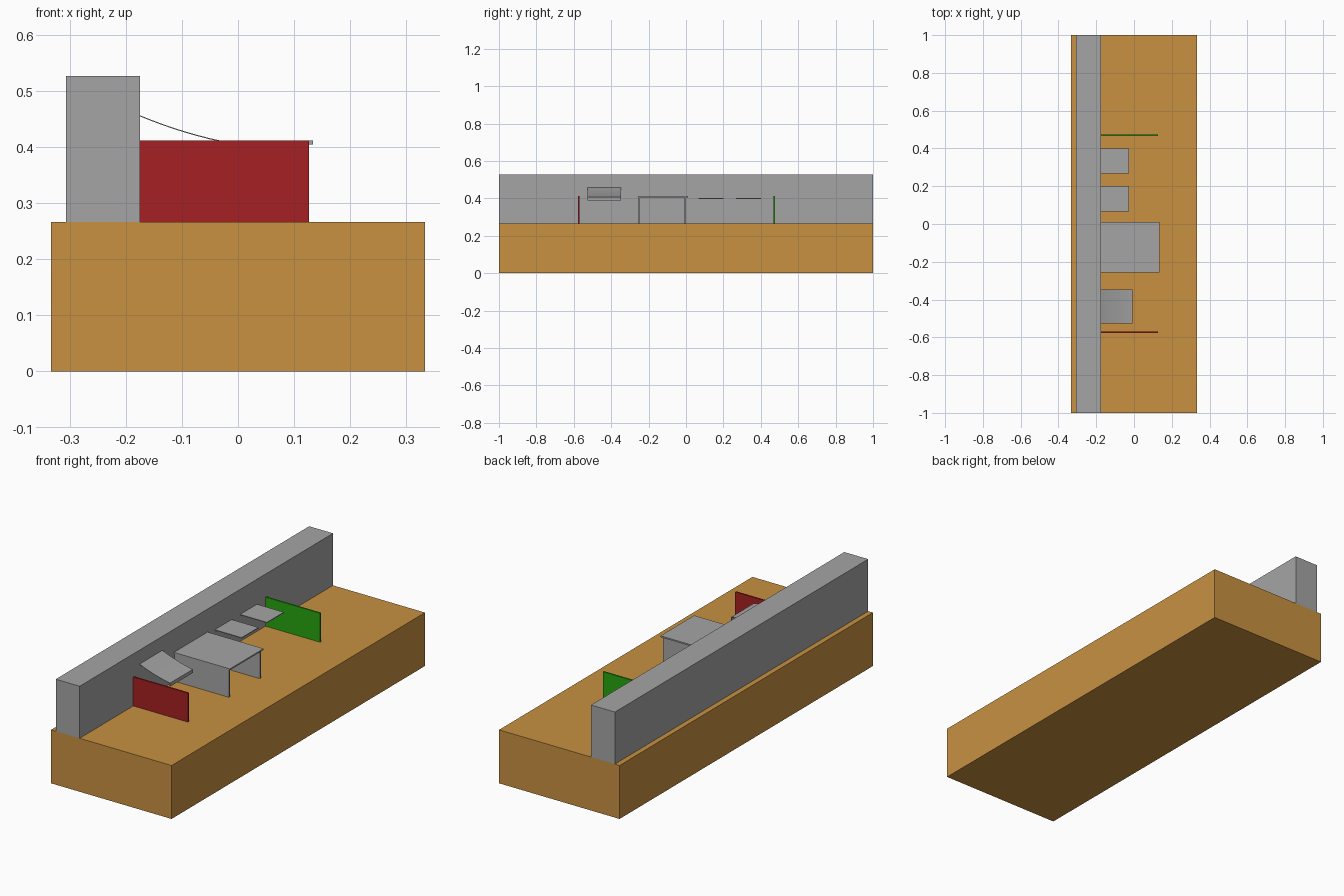
import bpy

if "Cube" in bpy.data.objects:
    bpy.data.objects.remove(bpy.data.objects["Cube"])


def material(name, rgb):
    m = bpy.data.materials.new(name)
    m.diffuse_color = (*rgb, 1.0)
    m.use_nodes = True
    m.node_tree.nodes["Principled BSDF"].inputs["Base Color"].default_value = m.diffuse_color
    return m


WOOD = material("warm_wood", (0.578, 0.283, 0.053))
GREY = material("plain_grey", (0.376, 0.376, 0.376))
RED = material("dark_red", (0.376, 0.0144, 0.016))
GREEN = material("leaf_green", (0.02, 0.38, 0.005))


def prism(name, profile, y0, y1, mat):
    """Extrude a closed x-z profile along y."""
    n = len(profile)
    verts = [(x, y, z) for y in (y0, y1) for x, z in profile]
    faces = [(i, (i + 1) % n, n + (i + 1) % n, n + i) for i in range(n)]
    faces += [tuple(range(n))[::-1], tuple(range(n, 2 * n))]
    mesh = bpy.data.meshes.new(name)
    mesh.from_pydata(verts, [], [f[::-1] for f in faces])
    mesh.materials.append(mat)
    ob = bpy.data.objects.new(name, mesh)
    bpy.context.collection.objects.link(ob)
    return ob


def box(name, x0, x1, y0, y1, z0, z1, mat):
    return prism(name, [(x0, z0), (x1, z0), (x1, z1), (x0, z1)], y0, y1, mat)


FLOOR, WALL, TOP = 0.267, -0.175, 0.412

# Base slab and long back wall
box("base", -0.333, 0.333, -1, 1, 0, FLOOR, WOOD)
box("back_wall", -0.307, WALL, -1, 1, FLOOR, 0.527, GREY)

# Coloured end panels
box("red_panel", WALL, 0.127, -0.577, -0.569, FLOOR, TOP, RED)
box("green_panel", WALL, 0.127, 0.467, 0.475, FLOOR, TOP, GREEN)

# Table with two side panels
box("table_top", WALL, 0.134, -0.256, 0.010, 0.405, TOP, GREY)
for i, y in enumerate((-0.249, -0.005)):
    box(f"table_side_{i + 1}", WALL, 0.127, y - 0.004, y + 0.004, FLOOR, 0.405, GREY)

# Two small thin shelves
for i, y in enumerate((0.067, 0.267)):
    box(f"shelf_{i + 1}", WALL, -0.027, y, y + 0.133, 0.398, 0.402, GREY)

# Curved ramp sheet, flattening away from the wall, with a front lip
STEPS, LENGTH = 8, 0.168
upper = []
for i in range(STEPS + 1):
    t = i / STEPS
    upper.append((WALL + LENGTH * t, 0.457 - 0.070 * t + 0.020 * t * t))
lower = [(x, z - 0.002) for x, z in upper[:-1]]
end = WALL + LENGTH
lip = [(end, 0.389), (end - 0.002, 0.389), (end - 0.002, 0.4055)]
prism("curved_ramp", (upper + lip + lower[::-1])[::-1], -0.527, -0.347, GREY)
